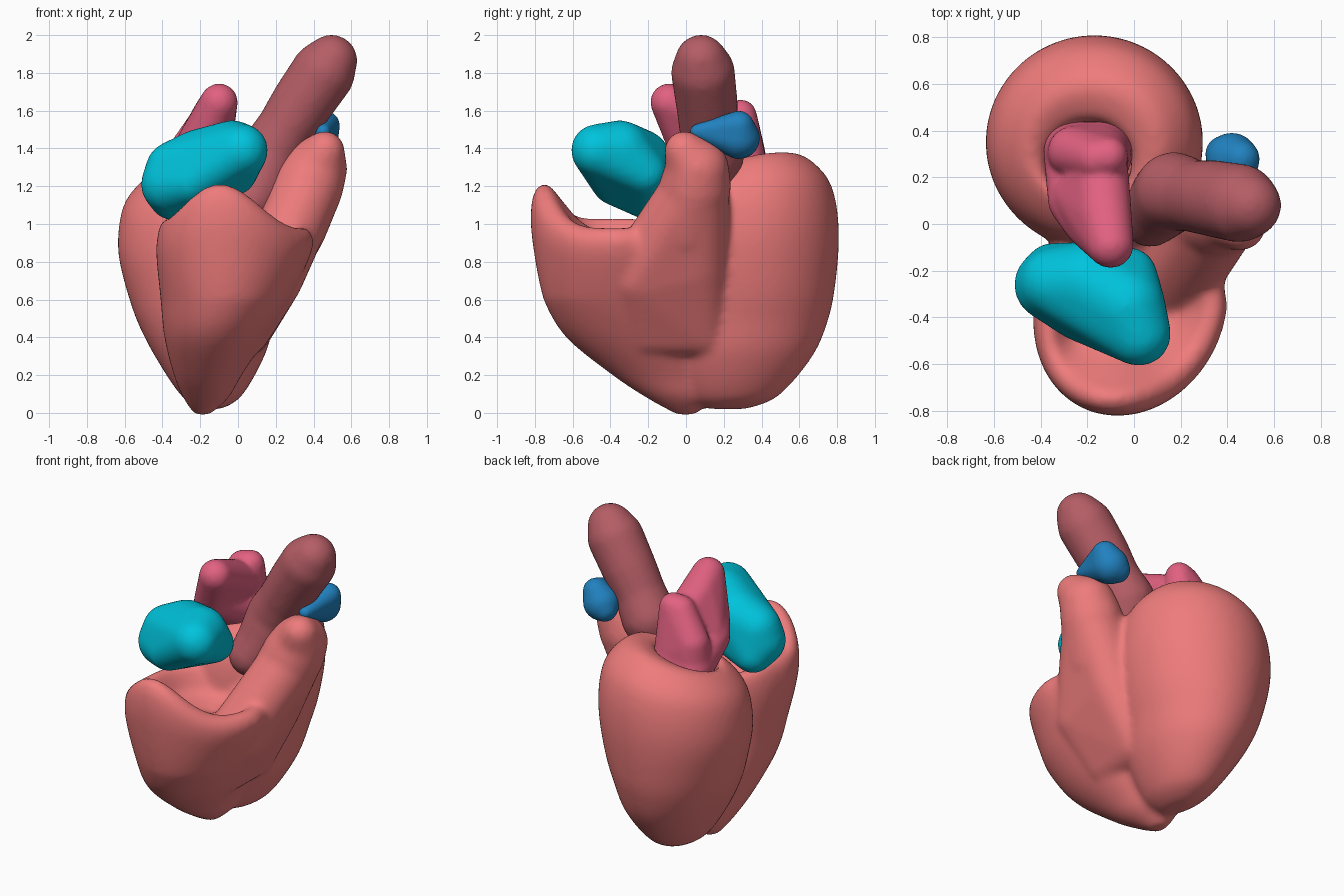
import bpy, bmesh, math
from mathutils import Matrix, Vector

if "Cube" in bpy.data.objects:
    bpy.data.objects.remove(bpy.data.objects["Cube"])


def finish(bm, name, color, voxel, smooth):
    """Fuse the pieces into one smooth organic skin."""
    bmesh.ops.recalc_face_normals(bm, faces=bm.faces)
    mesh = bpy.data.meshes.new(name)
    bm.to_mesh(mesh)
    bm.free()
    ob = bpy.data.objects.new(name, mesh)
    bpy.context.collection.objects.link(ob)
    mat = bpy.data.materials.new(name)
    mat.diffuse_color = (*color, 1)
    mat.use_nodes = True
    mat.node_tree.nodes["Principled BSDF"].inputs["Base Color"].default_value = mat.diffuse_color
    mesh.materials.append(mat)
    rm = ob.modifiers.new("fuse", 'REMESH')
    rm.mode = 'VOXEL'
    rm.voxel_size = voxel
    rm.use_smooth_shade = True
    sm = ob.modifiers.new("soften", 'SMOOTH')
    sm.factor = 0.5
    sm.iterations = smooth
    return ob


def hull(bm, spheres):
    """Convex skin around a group of (x, y, z, radius) spheres."""
    tmp = bmesh.new()
    for x, y, z, r in spheres:
        bmesh.ops.create_icosphere(tmp, subdivisions=3, radius=r,
                                   matrix=Matrix.Translation((x, y, z)))
    res = bmesh.ops.convex_hull(tmp, input=tmp.verts)
    junk = {v for v in res["geom_interior"] if isinstance(v, bmesh.types.BMVert)}
    bmesh.ops.delete(tmp, geom=list(junk), context='VERTS')
    m = bpy.data.meshes.new("tmp")
    tmp.to_mesh(m)
    tmp.free()
    bm.from_mesh(m)
    bpy.data.meshes.remove(m)


def chain(bm, spheres):
    for pair in zip(spheres, spheres[1:]):
        hull(bm, pair)


def spline(rows, steps=5):
    """Catmull-Rom resampling of a list of number rows."""
    rows = [Vector(r) for r in rows]
    out = []
    for i in range(len(rows) - 1):
        a, b, c, d = rows[max(i - 1, 0)], rows[i], rows[i + 1], rows[min(i + 2, len(rows) - 1)]
        for k in range(steps):
            t = k / steps
            out.append(0.5 * (2 * b + (c - a) * t + (2 * a - 5 * b + 4 * c - d) * t ** 2
                              + (3 * b - a - 3 * c + d) * t ** 3))
    return out + [rows[-1]]


def cup(bm, rings, lift, pinch=0.0, n=56):
    """Loft (z, cx, cy, rx, ry) rings up the outside, over the rim, down inside."""
    loops = []
    for z, cx, cy, rx, ry in spline(rings):
        loop = []
        for i in range(n):
            a = 2 * math.pi * i / n
            c, s = math.cos(a), math.sin(a)
            w = min(1, max(0, (z - 0.6) / 0.4))
            x = cx + rx * c - pinch * w * max(0, -s)
            loop.append(bm.verts.new((x, cy + ry * s, z + w * lift(c, s))))
        loops.append(loop)
    for a, b in zip(loops, loops[1:]):
        for i in range(n):
            j = (i + 1) % n
            bm.faces.new((a[i], a[j], b[j], b[i]))
    bm.faces.new(loops[0][::-1])
    bm.faces.new(loops[-1])


# Ventricles: rear cup, front cup with raised front lip, and outflow trunk
bm = bmesh.new()
cup(bm, [(0.02, -.14, .22, .05, .10), (.09, -.14, .25, .16, .24), (.3, -.15, .29, .29, .38),
         (.5, -.17, .32, .37, .435), (.7, -.17, .34, .43, .455), (.9, -.17, .35, .465, .46),
         (1.08, -.17, .35, .455, .44), (1.2, -.17, .35, .41, .39), (1.295, -.17, .34, .31, .29),
         (1.29, -.18, .31, .23, .22), (1.2, -.19, .26, .18, .18), (.9, -.18, .30, .18, .18),
         (.5, -.17, .31, .11, .11)],
    lambda c, s: .055 * c + .055 * s)
cup(bm, [(-.01, -.19, 0, .04, .05), (.08, -.17, -.03, .12, .18), (.2, -.16, -.11, .18, .28),
         (.4, -.12, -.24, .27, .395), (.6, -.07, -.32, .34, .435), (.8, -.03, -.36, .40, .455),
         (.91, -.01, -.37, .41, .45), (.97, -.01, -.37, .38, .42), (.98, -.01, -.37, .33, .36),
         (.93, -.02, -.36, .28, .30), (.86, -.03, -.34, .22, .22), (.82, -.03, -.34, .1, .1)],
    lambda c, s: .24 * max(0, -s) ** 4 + .05 * max(0, -c), .08)
hull(bm, [(.37, .05, 1.18, .18), (.17, -.25, .73, .18), (.05, .1, .42, .12),
          (.04, -.2, .42, .12), (.2, .05, .8, .18)])
chain(bm, [(.28, .0, .98, .19), (.37, .05, 1.2, .19),
           (.41, .06, 1.29, .17), (.46, -.01, 1.39, .105)])
finish(bm, "ventricles", (.86, .2, .2), .018, 14)

# Front atrium
bm = bmesh.new()
hull(bm, [(-.36, -.26, 1.21, .155), (-.03, -.35, 1.385, .165), (.02, -.47, 1.39, .14),
          (-.2, -.25, 1.33, .175), (-.35, -.2, 1.14, .12), (-.02, -.22, 1.27, .12),
          (-.34, -.25, 1.29, .15), (-.24, -.38, 1.22, .12)])
finish(bm, "front_atrium", (0, .55, .72), .018, 8)

# Great artery trunk, waisted above the root and tapering at the end
bm = bmesh.new()
chain(bm, [(.07, .03, 1.12, .13), (.12, .09, 1.22, .155), (.17, .14, 1.37, .17),
           (.25, .12, 1.5, .155), (.34, .11, 1.64, .165), (.45, .09, 1.8, .17),
           (.495, .08, 1.865, .138)])
finish(bm, "great_artery", (.46, .11, .13), .018, 7)

# Rear atrium: broad base with two upright lobes
bm = bmesh.new()
hull(bm, [(-.26, .31, 1.22, .13), (-.12, .32, 1.26, .12), (-.26, .1, 1.34, .11), (-.2, .0, 1.42, .1)])
hull(bm, [(-.10, -.09, 1.645, .1), (-.2, .0, 1.42, .1), (-.24, .12, 1.38, .11),
          (-.14, .2, 1.5, .12), (-.14, .05, 1.58, .1)])
hull(bm, [(-.11, .29, 1.575, .085), (-.16, .28, 1.56, .09), (-.26, .31, 1.38, .11),
          (-.25, .3, 1.25, .13), (-.13, .31, 1.3, .12)])
finish(bm, "rear_atrium", (.76, .12, .22), .015, 7)

# Small side appendage
bm = bmesh.new()
hull(bm, [(.42, .28, 1.455, .112), (.46, .28, 1.52, .08), (.45, .06, 1.49, .04),
          (.385, .30, 1.43, .08)])
finish(bm, "side_appendage", (.015, .22, .52), .012, 5)
